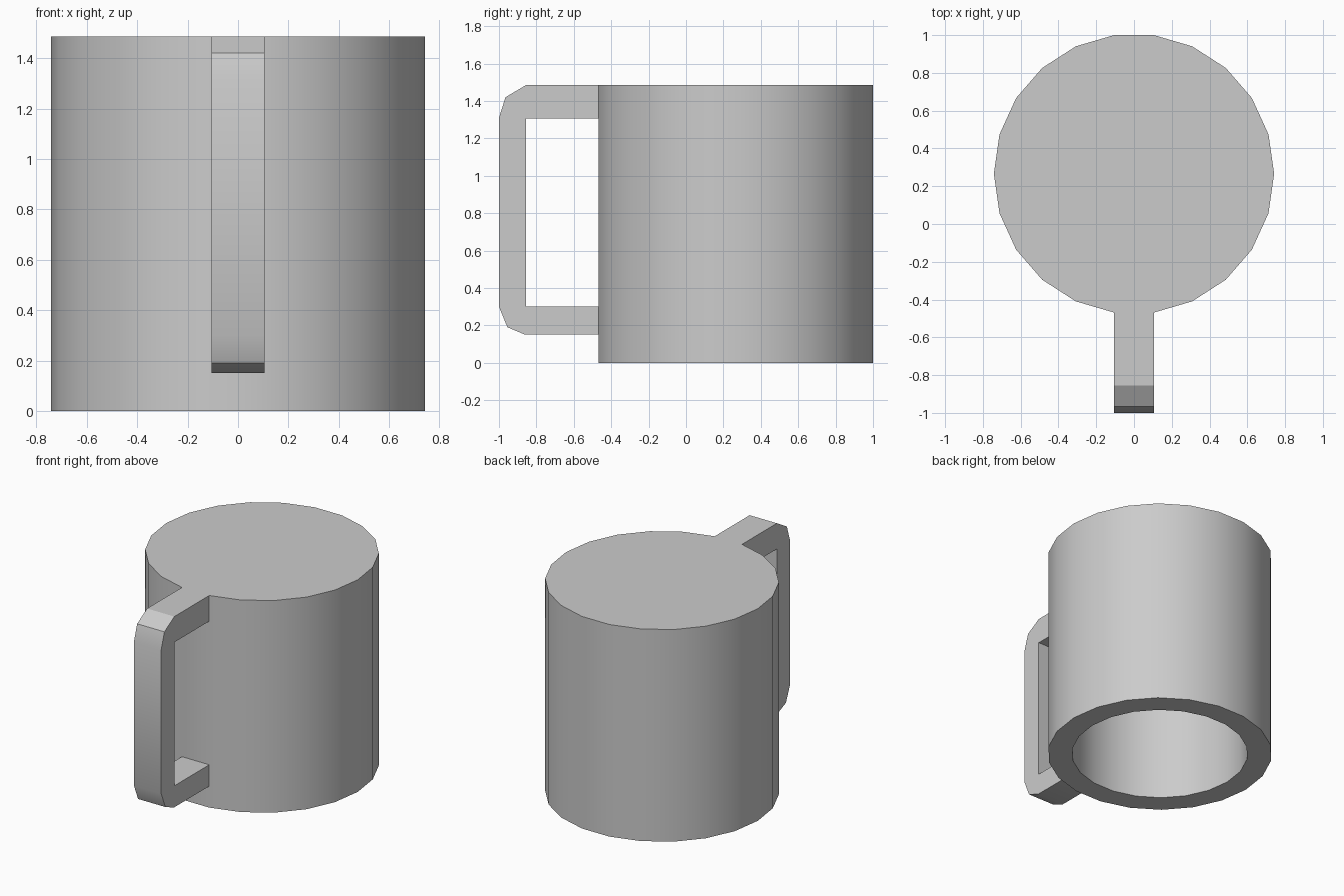
import bpy, bmesh, math

if "Cube" in bpy.data.objects:
    bpy.data.objects.remove(bpy.data.objects["Cube"])

SIDES, R_OUT, R_IN = 22, 0.742, 0.582
HEIGHT, CAVITY = 1.485, 1.305
CENTRE_Y = 1 - R_OUT * math.cos(math.pi / SIDES)
JOIN_Y = CENTRE_Y - R_OUT * math.cos(math.pi / SIDES)
HALF_W = R_OUT * math.sin(math.pi / SIDES)


def finish(bm, name):
    bmesh.ops.recalc_face_normals(bm, faces=bm.faces)
    mesh = bpy.data.meshes.new(name)
    bm.to_mesh(mesh)
    bm.free()
    obj = bpy.data.objects.new(name, mesh)
    bpy.context.collection.objects.link(obj)
    bpy.ops.object.select_all(action='DESELECT')
    obj.select_set(True)
    bpy.context.view_layer.objects.active = obj
    bpy.ops.object.shade_smooth_by_angle(angle=math.radians(30))
    return obj


# Upside-down cup: outer wall, closed top, rim at the ground, hollow inside
bm = bmesh.new()
rings = []
for r, z in [(R_OUT, HEIGHT), (R_OUT, 0), (R_IN, 0), (R_IN, CAVITY)]:
    angles = [2 * math.pi * i / SIDES for i in range(SIDES)]
    rings.append([bm.verts.new((r * math.cos(a), CENTRE_Y + r * math.sin(a), z))
                  for a in angles])
for a, b in zip(rings, rings[1:]):
    for i in range(SIDES):
        j = (i + 1) % SIDES
        bm.faces.new((a[i], a[j], b[j], b[i]))
bm.faces.new(rings[0])
bm.faces.new(rings[-1])
finish(bm, "cup_body")

# Handle: matching outer and inner (y, z) paths, swept across one body facet
outer = [(JOIN_Y, HEIGHT), (-0.855, HEIGHT), (-0.965, 1.42), (-1, 1.31),
         (-1, 0.30), (-0.955, 0.19), (-0.86, 0.15), (JOIN_Y, 0.15)]
inner = [(JOIN_Y, 0.30), (-0.855, 0.30), (-0.855, 1.305), (JOIN_Y, 1.305)]
profile = outer + inner
bm = bmesh.new()
left, right = [[bm.verts.new((x, y, z)) for y, z in profile]
               for x in (-HALF_W, HALF_W)]
bm.faces.new(left)
bm.faces.new(right)
open_ends = (len(outer) - 1, len(profile) - 1)
for i in range(len(profile)):
    if i not in open_ends:  # ends meet the cup wall
        j = (i + 1) % len(profile)
        bm.faces.new((left[i], left[j], right[j], right[i]))
finish(bm, "handle")
